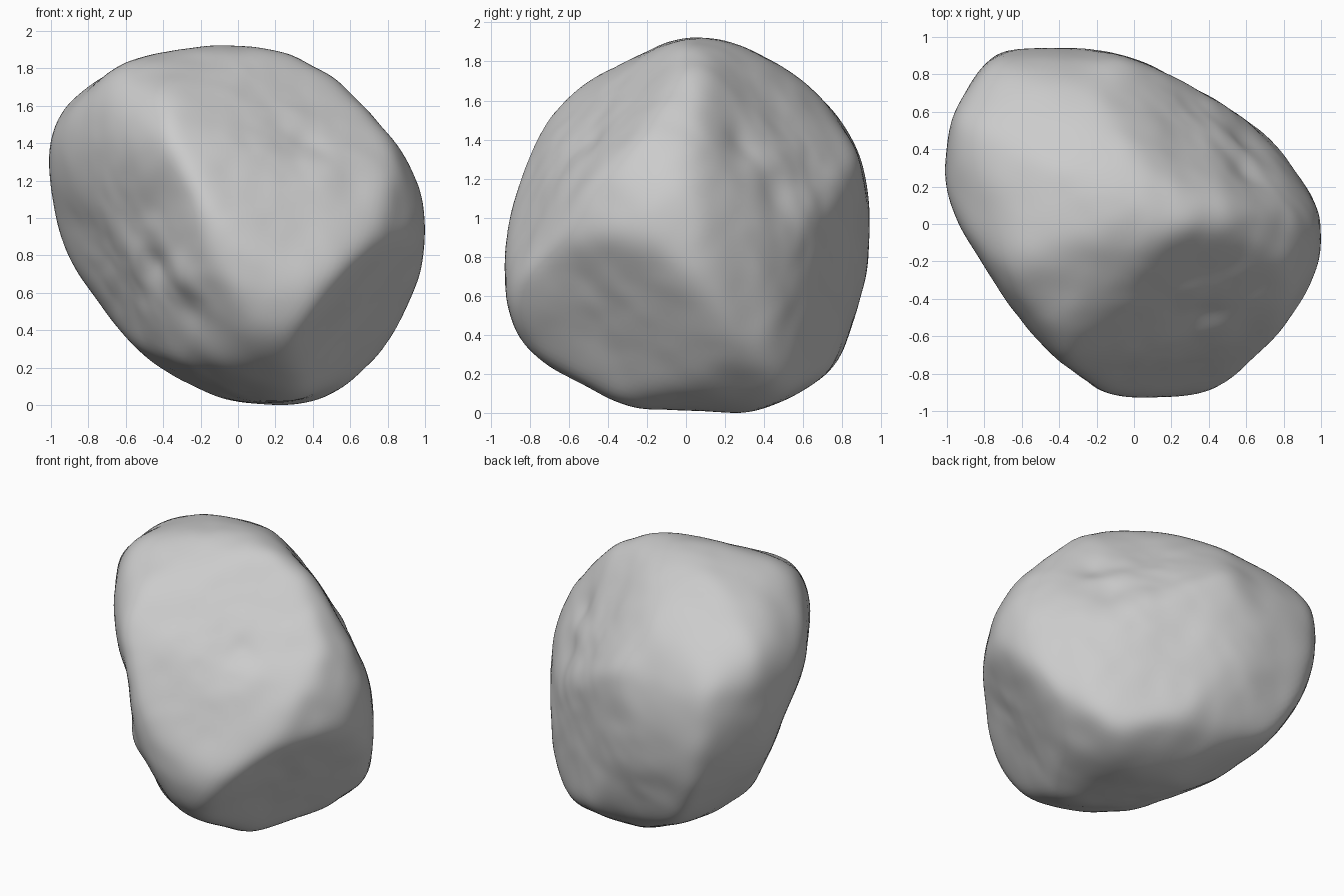
import bpy
import bmesh
import math
from mathutils import Vector, noise

cube = bpy.data.objects.get("Cube")
if cube:
    bpy.data.objects.remove(cube, do_unlink=True)

# Outline profiles: evenly spaced radii, counter-clockwise from the right
FRONT = [.99, .96, .92, .95, .94, .97, 1.07, 1.07, .95, .86, .85, .88, .95, 1.02, 1.02, 1]
SIDE = [.93, .93, .93, .97, .95, .87, .91, .88, .92, .99, 1.04, 1, .95, 1.01, 1.03, .94]
TOP = [1, .89, .8, .78, .86, 1.02, 1.18, 1.08, .93, .82, .82, .85, .93, .96, .97, .98]
CORNER_A = [.8, .73, .74, .84, 1.02, 1.04, 1.05, .84, .7, .72, .81, .94, 1.02, 1.01, 1.08, .95]
CORNER_B = [.73, .86, .95, .86, .88, .95, .91, .88, .87, .93, 1.08, 1.04, .95, .88, .73, .67]
CORNER_C = [1.09, 1.18, 1.01, .93, .91, .93, .94, .94, .97, 1.01, 1.05, .96, .86, .84, .89, .97]

POWER = 42        # sharpness of the edges between cuts
ROUNDING = 1.022  # makes up for what the soft edges remove
CENTRE = Vector((0, 0, .97))


def outline(azimuth, elevation, radii):
    """Right and up axes of a profile plane, paired with its radii."""
    a, e = math.radians(azimuth), math.radians(elevation)
    toward = Vector((math.sin(a) * math.cos(e), -math.cos(a) * math.cos(e), math.sin(e)))
    right = Vector((math.cos(a), math.sin(a), 0))
    return right, toward.cross(right), radii


OUTLINES = [
    outline(0, 0, FRONT),
    outline(90, 0, SIDE),
    outline(0, 90, TOP),
    outline(35, 24, CORNER_A),
    outline(215, 24, CORNER_B),
    outline(145, -24, CORNER_C),
]

# Broad broken faces: direction and distance from the centre
FACETS = [
    (Vector((.77, -.39, -.5)), .87),    # undercut on the front left
    (Vector((.33, -.65, .68)), .72),    # upper front slope
    (Vector((.3, -.85, .43)), .75),     # lower front slope
    (Vector((.5, .86, -.06)), .8),      # back wall
]

# Chips and bumps: direction, angular size, depth (negative is a bump)
CHIPS = [
    (Vector((-.55, -.62, -.28)), .15, .05),
    (Vector((-.33, -.75, -.3)), .12, -.03),
    (Vector((-.3, -.75, -.55)), .12, .03),
    (Vector((.7, .55, .2)), .13, .03),
    (Vector((.7, .33, .48)), .12, .02),
    (Vector((.4, -.5, .45)), .14, .02),
]


def radius_at(radii, angle):
    """Periodic smooth interpolation of a profile."""
    n = len(radii)
    pos = angle / math.tau * n
    i = math.floor(pos)
    t = pos - i
    p, q, r, s = (radii[(i + k) % n] for k in (-1, 0, 1, 2))
    return q + .5 * t * (r - p + t * (2 * p - 5 * q + 4 * r - s + t * (3 * (q - r) + s - p)))


def surface(d):
    """Softly intersect outlines and facets along a direction, then add relief."""
    total = 0
    for right, up, radii in OUTLINES:
        x, y = d.dot(right), d.dot(up)
        total += (math.hypot(x, y) / radius_at(radii, math.atan2(y, x))) ** POWER
    for normal, distance in FACETS:
        total += (max(d.dot(normal), 0) / distance) ** POWER
    r = ROUNDING * total ** (-1 / POWER)
    r += .016 * noise.fractal(d * 2.6, 1, 2, 3)
    for centre, size, depth in CHIPS:
        gap = (d - centre.normalized()).length / size
        r -= depth * math.exp(-gap * gap)
    return CENTRE + d * r


# Boulder
bm = bmesh.new()
bmesh.ops.create_icosphere(bm, subdivisions=6, radius=1)
for v in bm.verts:
    v.co = surface(v.co.normalized())
for step in range(3):
    bmesh.ops.smooth_vert(bm, verts=bm.verts, factor=.5, use_axis_x=True, use_axis_y=True, use_axis_z=True)

# Rest it on the ground
ground = min(v.co.z for v in bm.verts)
bmesh.ops.translate(bm, verts=bm.verts, vec=(0, 0, -ground))
for f in bm.faces:
    f.smooth = True

mesh = bpy.data.meshes.new("boulder")
bm.to_mesh(mesh)
bm.free()
boulder = bpy.data.objects.new("boulder", mesh)
bpy.context.collection.objects.link(boulder)

# Stone colour
stone = bpy.data.materials.new("stone_grey")
stone.use_nodes = True
grey = (.6, .6, .6, 1)
stone.diffuse_color = grey
for node in stone.node_tree.nodes:
    if node.type == 'BSDF_PRINCIPLED':
        node.inputs["Base Color"].default_value = grey
        node.inputs["Roughness"].default_value = .9
mesh.materials.append(stone)
